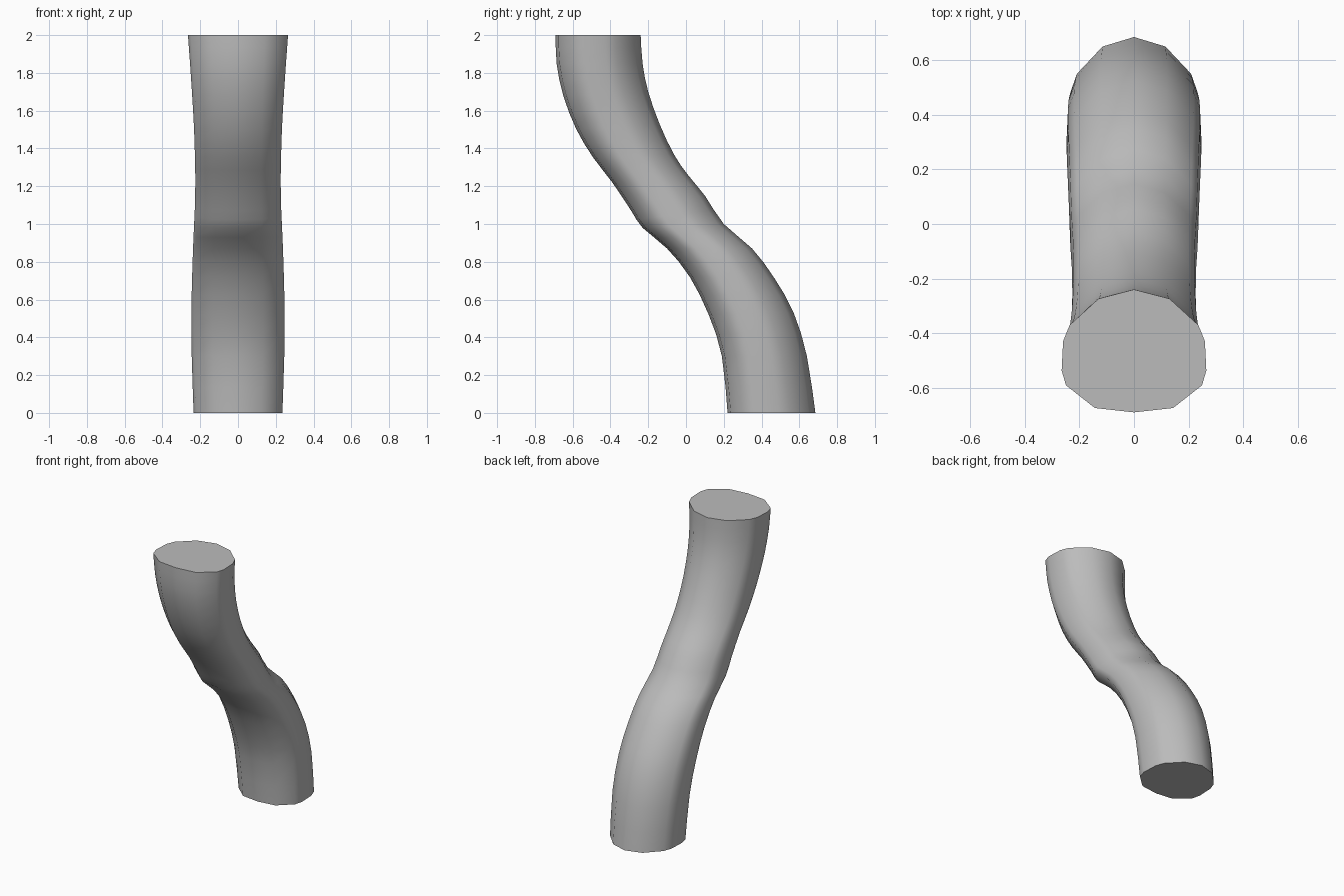
import bpy, bmesh, math
from mathutils import Vector

if "Cube" in bpy.data.objects:
    bpy.data.objects.remove(bpy.data.objects["Cube"], do_unlink=True)

grey = bpy.data.materials.new("plain_grey")
grey.use_nodes = True
grey.diffuse_color = (0.5, 0.5, 0.5, 1)
grey.node_tree.nodes["Principled BSDF"].inputs["Base Color"].default_value = (0.5, 0.5, 0.5, 1)

# Stations along the tube: front y, front z, back y, back z, half width
STATIONS = [
    (0.22, 0, 0.685, 0, 0.235), (0.19, 0.3, 0.64, 0.3, 0.245),
    (0.12, 0.52, 0.57, 0.53, 0.247), (0.02, 0.72, 0.47, 0.71, 0.243),
    (-0.1, 0.87, 0.35, 0.87, 0.238), (-0.23, 0.98, 0.2, 1.0, 0.233),
    (-0.29, 1.07, 0.1, 1.15, 0.228), (-0.39, 1.22, 0.01, 1.26, 0.226),
    (-0.49, 1.35, -0.065, 1.37, 0.228), (-0.58, 1.5, -0.14, 1.53, 0.233),
    (-0.65, 1.68, -0.2, 1.7, 0.243), (-0.685, 1.85, -0.23, 1.85, 0.254),
    (-0.69, 2, -0.24, 2, 0.265)]

# Half cross-section: share of half width, share of the way from front to back
HALF = [(0, 0), (0.54, 0.035), (0.94, 0.22), (1, 0.34),
        (0.98, 0.58), (0.89, 0.71), (0.49, 0.925), (0, 1)]
SECTION = HALF + [(-u, v) for u, v in HALF[-2:0:-1]]


def spline(a, b, c, d, t):
    return 0.5 * (2 * b + (c - a) * t + (2 * a - 5 * b + 4 * c - d) * t ** 2
                  + (3 * b - a - 3 * c + d) * t ** 3)


# Smooth the stations with one extra between each pair
rows = []
last = len(STATIONS) - 1
for i in range(last):
    near = [STATIONS[min(max(i + k, 0), last)] for k in (-1, 0, 1, 2)]
    for t in (0, 0.5):
        rows.append([spline(*p, t) for p in zip(*near)])
rows.append(STATIONS[-1])

# Skin the bent tube
bm = bmesh.new()
rings = []
for fy, fz, by, bz, w in rows:
    front, back = Vector((0, fy, fz)), Vector((0, by, bz))
    rings.append([bm.verts.new(front.lerp(back, v) + Vector((u * w, 0, 0)))
                  for u, v in SECTION])
n = len(SECTION)
for low, high in zip(rings, rings[1:]):
    for j in range(n):
        k = (j + 1) % n
        bm.faces.new((low[j], low[k], high[k], high[j]))

# Flat end caps
bm.faces.new(rings[0][::-1])
bm.faces.new(rings[-1])
bmesh.ops.recalc_face_normals(bm, faces=bm.faces)

mesh = bpy.data.meshes.new("bent_tube")
bm.to_mesh(mesh)
bm.free()
mesh.materials.append(grey)
tube = bpy.data.objects.new("bent_tube", mesh)
bpy.context.collection.objects.link(tube)
bpy.context.view_layer.objects.active = tube
tube.select_set(True)
bpy.ops.object.shade_smooth_by_angle(angle=math.radians(50))
